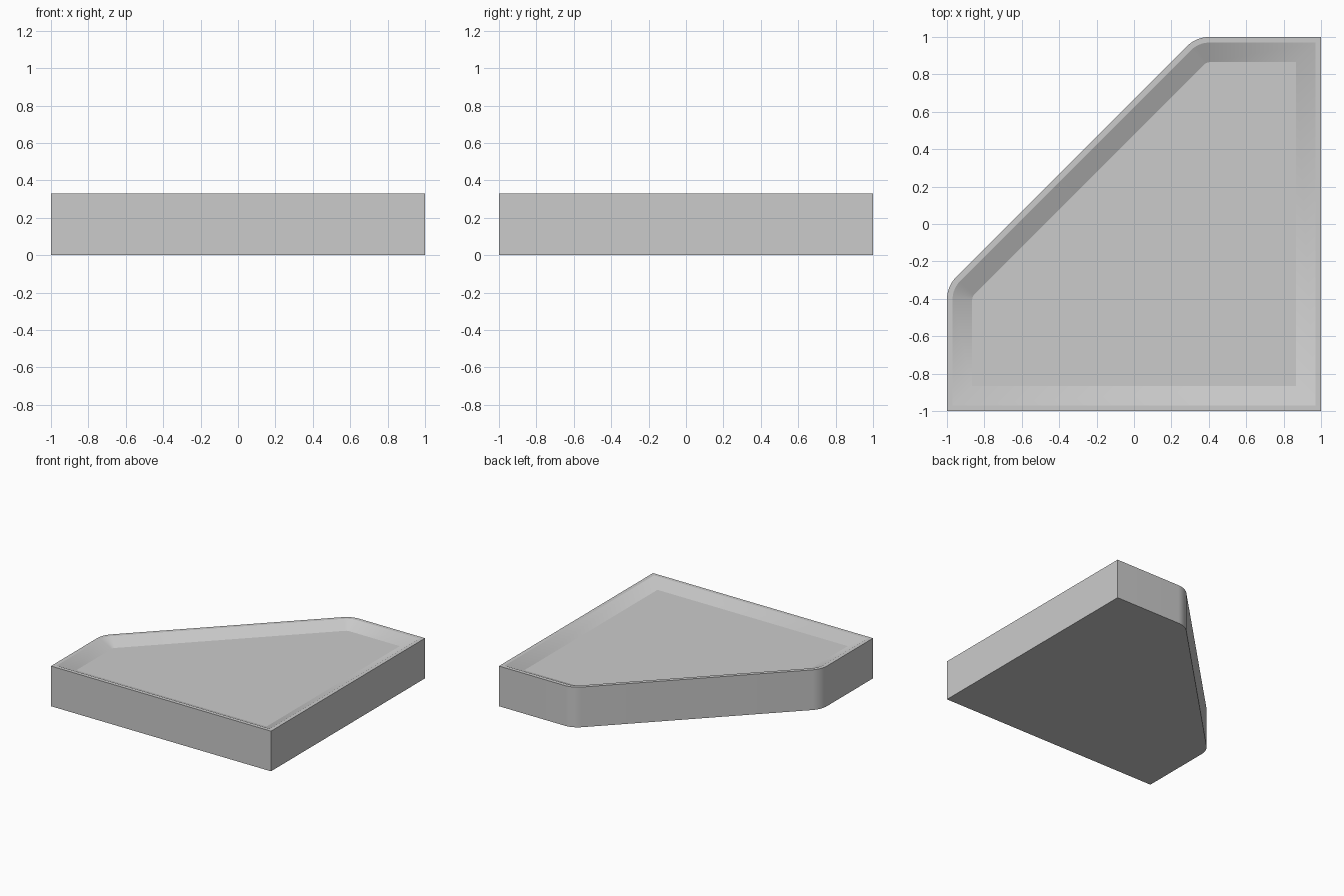
import bpy, bmesh
from math import sin, cos, tan, radians

cube = bpy.data.objects.get("Cube")
if cube:
    bpy.data.objects.remove(cube)

HEIGHT = 0.33      # full height of the slab
DEPTH = 0.05       # how far the tray floor sinks
CUT = 0.333        # where the diagonal meets the square's sides
RADIUS = 0.17      # rounding at both ends of the diagonal
STEPS = 8

grey = bpy.data.materials.new("light_grey")
grey.use_nodes = True
colour = (0.6, 0.6, 0.6, 1)
grey.diffuse_color = colour
grey.node_tree.nodes["Principled BSDF"].inputs["Base Color"].default_value = colour


def outline(inset):
    """Counterclockwise square with one rounded diagonal cut, moved inwards."""
    e = 1 - inset
    shift = CUT + RADIUS * tan(radians(22.5))
    points = [(-e, -e), (e, -e), (e, e)]
    for cx, cy, start in ((shift, 1 - RADIUS, 90), (RADIUS - 1, -shift, 135)):
        for i in range(STEPS + 1):
            a = radians(start + 45 * i / STEPS)
            points.append((cx + (RADIUS - inset) * cos(a), cy + (RADIUS - inset) * sin(a)))
    return points


# Rings from the base up the outer wall, over the rim and down to the floor
bm = bmesh.new()
rings = []
for inset, z in ((0, 0), (0, HEIGHT), (0.03, HEIGHT), (0.135, HEIGHT - DEPTH)):
    rings.append([bm.verts.new((x, y, z)) for x, y in outline(inset)])
for low, high in zip(rings, rings[1:]):
    for i in range(len(low)):
        j = (i + 1) % len(low)
        bm.faces.new((low[i], low[j], high[j], high[i]))
bm.faces.new(reversed(rings[0]))
bm.faces.new(rings[-1])
bm.normal_update()

# Smooth walls, with crisp edges around flat faces and at square corners
for face in bm.faces:
    face.smooth = True
for edge in bm.edges:
    flat = [abs(f.normal.z) > 0.99 for f in edge.link_faces]
    edge.smooth = flat[0] == flat[1] and edge.calc_face_angle() < radians(40)

mesh = bpy.data.meshes.new("corner_tray")
bm.to_mesh(mesh)
bm.free()
mesh.materials.append(grey)
tray = bpy.data.objects.new("corner_tray", mesh)
bpy.context.collection.objects.link(tray)
